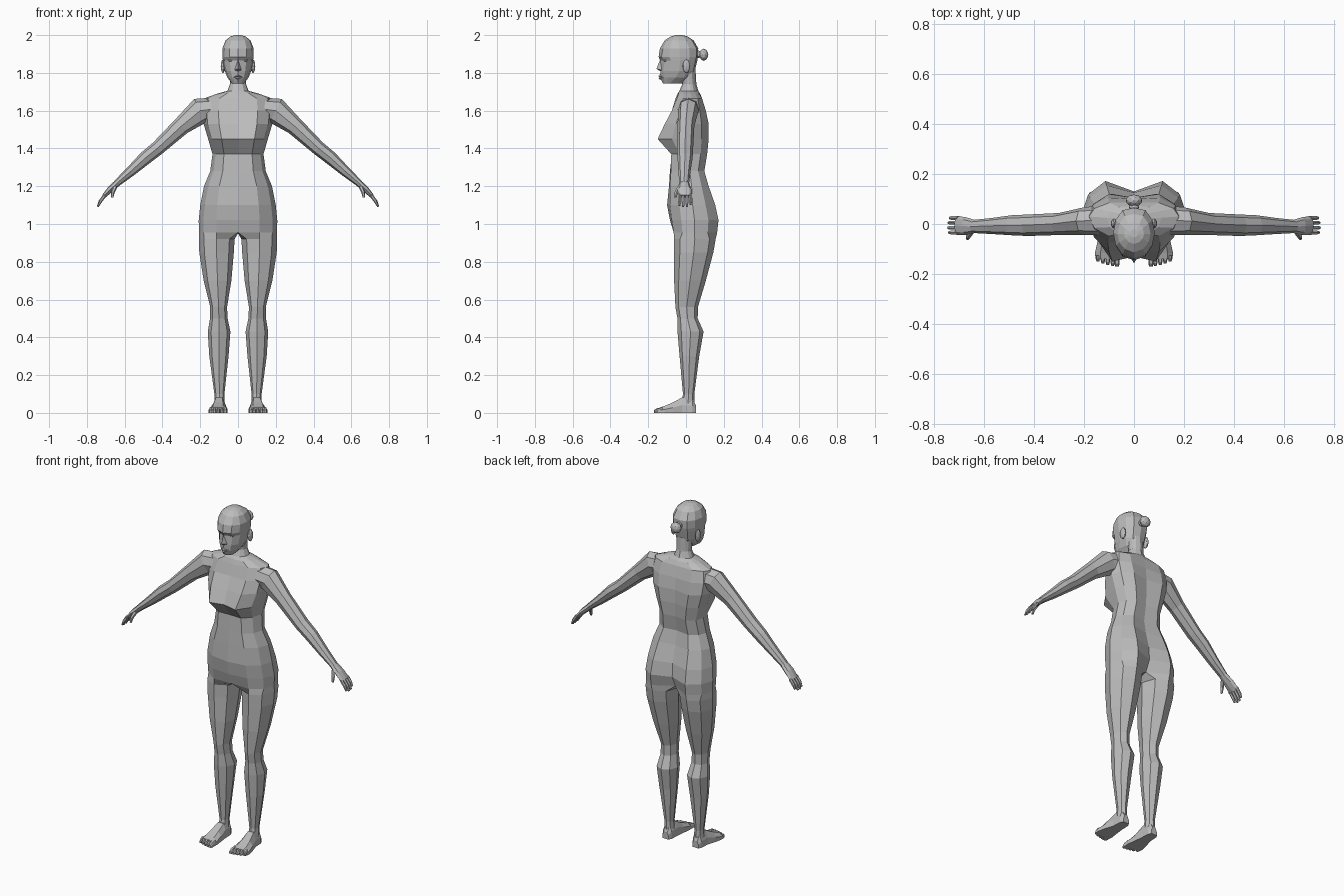
import bpy
import bmesh
import math
from mathutils import Vector

default_cube = bpy.data.objects.get("Cube")
if default_cube:
    bpy.data.objects.remove(default_cube, do_unlink=True)

grey = bpy.data.materials.new("plain grey")
grey.use_nodes = True
grey.diffuse_color = (0.5, 0.5, 0.5, 1)
grey.node_tree.nodes["Principled BSDF"].inputs["Base Color"].default_value = grey.diffuse_color


def finish(name, bm, mirrored=True):
    """Turn a bmesh into a flat shaded object, mirrored across x = 0."""
    bmesh.ops.remove_doubles(bm, verts=bm.verts, dist=0.0005)
    bmesh.ops.recalc_face_normals(bm, faces=bm.faces)
    mesh = bpy.data.meshes.new(name)
    bm.to_mesh(mesh)
    bm.free()
    mesh.materials.append(grey)
    part = bpy.data.objects.new(name, mesh)
    bpy.context.collection.objects.link(part)
    if mirrored:
        modifier = part.modifiers.new("mirror", 'MIRROR')
        modifier.use_axis[0] = True
        modifier.merge_threshold = 0.001
    return part


def loft(bm, rings, closed=True, cap_start=True, cap_end=True):
    """Skin a list of point rings with quads."""
    loops = [[bm.verts.new(point) for point in ring] for ring in rings]
    for upper, lower in zip(loops, loops[1:]):
        count = len(upper)
        for i in range(count if closed else count - 1):
            j = (i + 1) % count
            bm.faces.new((upper[i], upper[j], lower[j], lower[i]))
    if cap_start:
        bm.faces.new(loops[0])
    if cap_end:
        bm.faces.new(loops[-1])


def half_ring(z, width, side, front, front_lobe, back, back_lobe):
    """Half of a level cross-section, from centre front round to centre back."""
    def between(lobe):
        return side + (lobe - side) * 0.58
    return [(0, front, z), (width * 0.55, front_lobe, z),
            (width * 0.88, between(front_lobe), z), (width, side, z),
            (width * 0.88, between(back_lobe), z),
            (width * 0.55, back_lobe, z), (0, back, z)]


def leg_ring(z, inner, outer, front, back):
    """Eight-sided cross-section that starts at the inner front corner."""
    ring = []
    for i in range(8):
        angle = math.radians(225 + 45 * i)
        ring.append(((inner + outer) / 2 + (outer - inner) / 2 * math.cos(angle),
                     (front + back) / 2 + (back - front) / 2 * math.sin(angle), z))
    return ring


def tube(bm, rows, sides):
    """Tapered limb; rows hold x, y, z, half thickness and half depth."""
    centres = [Vector(row[:3]) for row in rows]
    rings = []
    for i, row in enumerate(rows):
        along = centres[min(i + 1, len(rows) - 1)] - centres[max(i - 1, 0)]
        across = Vector((-along.z, 0, along.x)).normalized()
        ring = []
        for k in range(sides):
            angle = math.tau * k / sides
            ring.append(centres[i] + across * row[3] * math.cos(angle)
                        + Vector((0, row[4] * math.sin(angle), 0)))
        rings.append(ring)
    loft(bm, rings)


# Torso from neck to crotch, continuing into the legs
torso_rows = [
    (1.82, .045, .01, -.03, -.025, .05, .045),
    (1.74, .043, .02, -.02, -.015, .055, .045),
    (1.705, .056, .02, -.035, -.028, .065, .055),
    (1.69, .11, .025, -.045, -.04, .075, .068),
    (1.665, .18, .03, -.055, -.048, .085, .085),
    (1.6, .19, .03, -.07, -.075, .1, .105),
    (1.53, .182, .03, -.1, -.112, .105, .12),
    (1.45, .158, .03, -.13, -.15, .105, .12),
    (1.37, .135, .03, -.075, -.078, .1, .112),
    (1.28, .147, .02, -.085, -.08, .085, .097),
    (1.2, .18, .03, -.09, -.085, .1, .12),
    (1.1, .2, .035, -.1, -.085, .125, .155),
    (1.02, .208, .045, -.085, -.075, .13, .172),
    (.955, .207, .045, -.06, -.065, .1, .165),
]
leg_rows = [
    (.92, .018, .207, -.064, .157),
    (.85, .022, .205, -.063, .145),
    (.7, .035, .182, -.063, .105),
    (.56, .058, .147, -.056, .063),
    (.5, .055, .148, -.045, .062),
    (.43, .04, .16, -.045, .093),
    (.3, .05, .152, -.034, .07),
    (.1, .072, .125, -.016, .044),
    (.05, .07, .126, -.025, .046),
]
body = bmesh.new()
torso = [half_ring(*row) for row in torso_rows]
loft(body, torso, closed=False, cap_end=False)
hip = torso[-1] + [(0, .03, .95)]
loft(body, [hip] + [leg_ring(*row) for row in leg_rows], cap_start=False)
finish("body", body)

# Arms, each running from inside the shoulder to the wrist
arms = bmesh.new()
tube(arms, [
    (.12, .015, 1.61, .06, .06),
    (.2, .012, 1.6, .07, .055),
    (.3, 0, 1.518, .048, .044),
    (.425, -.005, 1.402, .038, .043),
    (.49, -.005, 1.35, .036, .04),
    (.57, -.008, 1.277, .027, .032),
    (.645, -.01, 1.213, .018, .026),
], 8)
finish("arms", arms)

# Hands with four fingers and a thumb
hands = bmesh.new()
tube(hands, [
    (.635, -.01, 1.22, .018, .026),
    (.675, -.008, 1.185, .017, .036),
    (.71, -.006, 1.147, .011, .037),
], 8)
for offset, reach in ((-.034, .9), (-.015, 1), (.005, .97), (.024, .82)):
    tube(hands, [
        (.703, offset, 1.155, .01, .009),
        (.703 + .026 * reach, offset, 1.155 - .035 * reach, .009, .009),
        (.703 + .04 * reach, offset, 1.155 - .064 * reach, .005, .006),
    ], 6)
tube(hands, [
    (.65, -.03, 1.2, .012, .014),
    (.663, -.05, 1.168, .01, .011),
    (.666, -.058, 1.14, .006, .007),
], 6)
finish("hands", hands)

# Feet, flat underneath, with tapered toes
def foot_ring(y, inner, outer, height):
    inset = (outer - inner) * 0.22
    return [(inner, y, 0), (outer, y, 0), (outer, y, height * 0.5),
            (outer - inset, y, height), (inner + inset, y, height),
            (inner, y, height * 0.6)]


feet = bmesh.new()
loft(feet, [foot_ring(*row) for row in (
    (.052, .08, .118, .04),
    (.035, .07, .127, .075),
    (-.02, .068, .13, .082),
    (-.07, .062, .146, .055),
    (-.115, .056, .156, .036),
    (-.14, .058, .154, .028),
)])
for i in range(5):
    left = .057 + i * .0197
    tip = -.169 + i * i * .0012
    size = .021 if i == 0 else .017
    loft(feet, [foot_ring(-.125, left, left + size, .03),
                foot_ring(tip + .012, left, left + size, .024),
                foot_ring(tip, left + .003, left + size - .003, .014)])
finish("feet", feet)

# Head with recessed eye sockets and a brow
head = bmesh.new()
loft(head, [half_ring(*row) for row in (
    (1.745, .032, -.085, -.122, -.114, -.015, -.02),
    (1.775, .056, -.055, -.138, -.117, .03, .022),
    (1.81, .07, -.035, -.135, -.121, .046, .038),
    (1.865, .08, -.032, -.136, -.112, .06, .05),
    (1.885, .082, -.032, -.145, -.13, .063, .055),
    (1.93, .083, -.035, -.138, -.122, .065, .055),
    (1.972, .066, -.04, -.113, -.1, .04, .032),
    (1.993, .04, -.04, -.08, -.072, .008, 0),
    (2, .016, -.04, -.055, -.05, -.02, -.025),
)], closed=False)
finish("head", head)

# Nose and lips as small folded wedges
features = bmesh.new()
for outline, corner in (
    (((0, -.137, 1.87), (0, -.157, 1.822), (0, -.135, 1.808)), (.018, -.128, 1.815)),
    (((0, -.136, 1.793), (0, -.148, 1.783), (0, -.139, 1.777)), (.027, -.12, 1.778)),
    (((0, -.139, 1.777), (0, -.146, 1.77), (0, -.132, 1.762)), (.027, -.12, 1.778)),
):
    for start, end in zip(outline, outline[1:]):
        features.faces.new([features.verts.new(p) for p in (start, end, corner)])
finish("nose_and_lips", features)


def ball(name, centre, scale, mirrored):
    """Low-poly rounded lump."""
    bm = bmesh.new()
    bmesh.ops.create_icosphere(bm, subdivisions=2, radius=1)
    bmesh.ops.scale(bm, vec=scale, verts=bm.verts)
    bmesh.ops.translate(bm, vec=centre, verts=bm.verts)
    finish(name, bm, mirrored)


# Eyes, ears and hair bun with its tie
ball("eyes", (.036, -.108, 1.866), (.015, .011, .008), True)
ball("ears", (.08, .002, 1.835), (.012, .02, .036), True)
ball("hair_bun", (0, .094, 1.896), (.033, .024, .032), False)
ball("hair_tie", (0, .066, 1.898), (.02, .016, .02), False)
